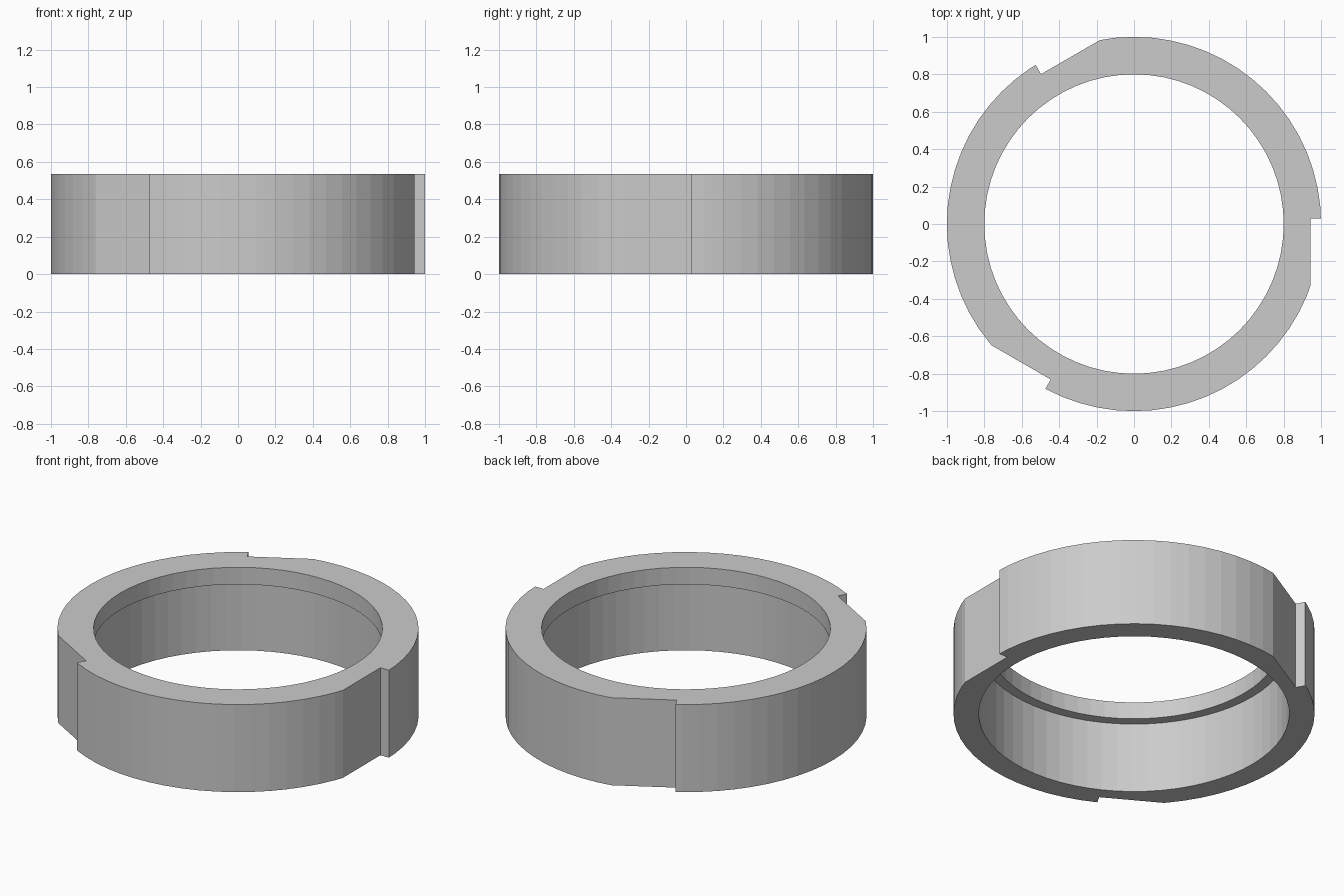
import bpy
import bmesh
from math import radians
from mathutils import Matrix

HEIGHT = 0.535
LIP = 0.104          # thickness of the inner lip at the top
SEGMENTS = 64

if "Cube" in bpy.data.objects:
    bpy.data.objects.remove(bpy.data.objects["Cube"], do_unlink=True)


def make_material(name, rgb):
    mat = bpy.data.materials.new(name)
    mat.use_nodes = True
    mat.diffuse_color = (*rgb, 1)
    mat.node_tree.nodes["Principled BSDF"].inputs["Base Color"].default_value = (*rgb, 1)
    return mat


def add_object(name, bm):
    mesh = bpy.data.meshes.new(name)
    bm.to_mesh(mesh)
    bm.free()
    obj = bpy.data.objects.new(name, mesh)
    bpy.context.collection.objects.link(obj)
    return obj


def ring_body():
    """Stepped ring: closed wall section swept around z."""
    section = [(1, 0), (1, HEIGHT), (0.8, HEIGHT), (0.8, HEIGHT - LIP),
               (0.86, HEIGHT - LIP), (0.86, 0)]
    bm = bmesh.new()
    loops = []
    for i in range(SEGMENTS):
        turn = Matrix.Rotation(radians(360 * i / SEGMENTS), 3, "Z")
        loops.append([bm.verts.new(turn @ Matrix.Translation((r, 0, z)).translation)
                      for r, z in section])
    n = len(section)
    for i, a in enumerate(loops):
        b = loops[(i + 1) % SEGMENTS]
        for j in range(n):
            k = (j + 1) % n
            bm.faces.new((a[j], b[j], b[k], a[k]))
    bmesh.ops.recalc_face_normals(bm, faces=bm.faces)
    return add_object("ring_body", bm)


def notch_cutters():
    """Three boxes that leave a flat ramp ending in a radial step."""
    x0, x1, y0, y1 = 0.942, 1.2, -0.6, 0.03
    bm = bmesh.new()
    for k in range(3):
        place = (Matrix.Rotation(radians(120 * k), 4, "Z")
                 @ Matrix.Translation(((x0 + x1) / 2, (y0 + y1) / 2, HEIGHT / 2))
                 @ Matrix.Diagonal((x1 - x0, y1 - y0, HEIGHT + 0.4, 1)))
        bmesh.ops.create_cube(bm, size=1, matrix=place)
    return add_object("notch_cutters", bm)


ring = ring_body()
cutters = notch_cutters()
cutters.hide_render = True

# Cut the ratchet notches and bake the result
cut = ring.modifiers.new("notches", "BOOLEAN")
cut.operation = "DIFFERENCE"
cut.solver = "EXACT"
cut.object = cutters
bpy.context.view_layer.update()
ring.data = bpy.data.meshes.new_from_object(
    ring.evaluated_get(bpy.context.evaluated_depsgraph_get()))
ring.modifiers.clear()
bpy.data.objects.remove(cutters, do_unlink=True)

# Plain grey, flat facets
ring.data.materials.clear()
ring.data.materials.append(make_material("light grey", (0.6, 0.6, 0.6)))
for face in ring.data.polygons:
    face.use_smooth = False
    face.material_index = 0
